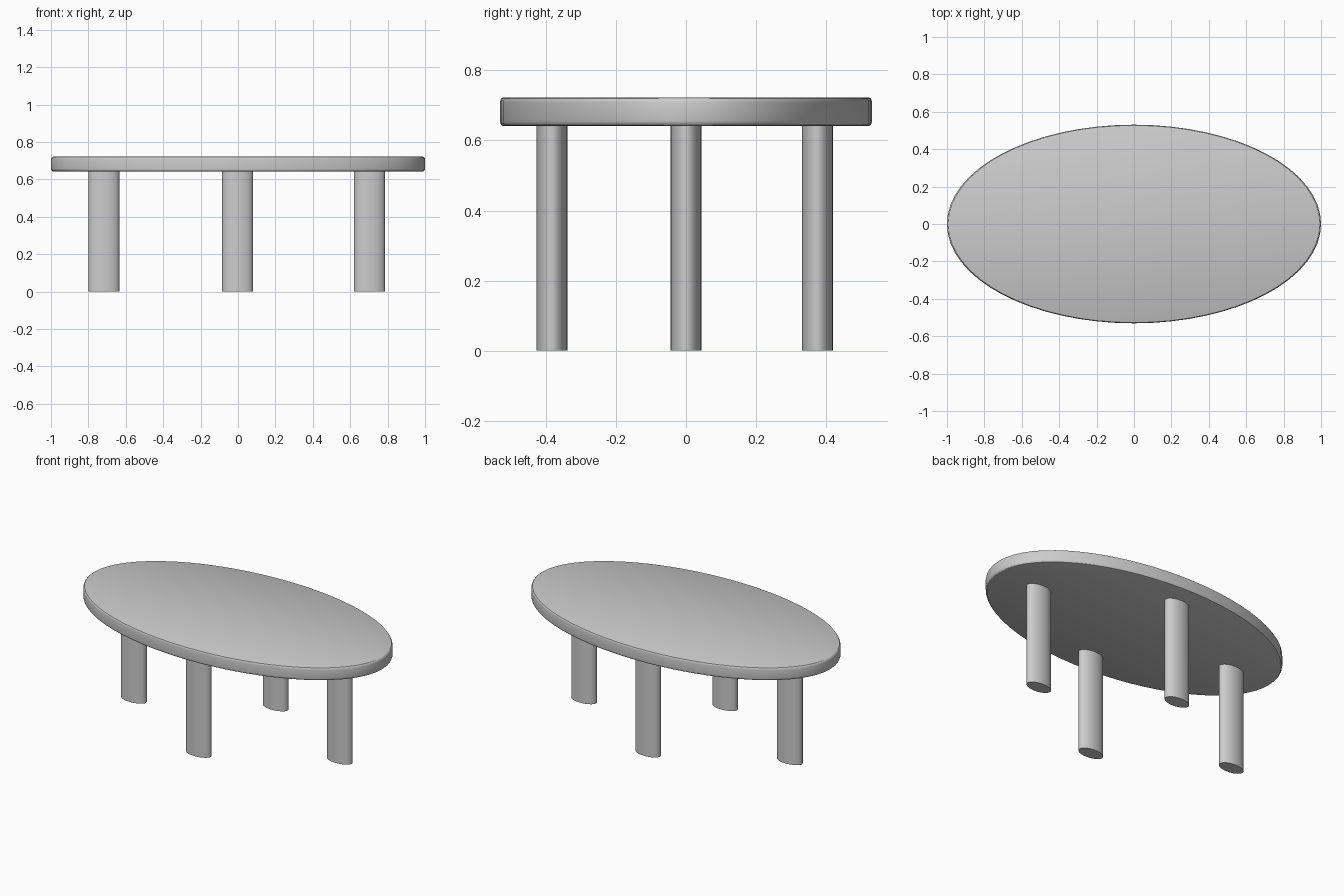
import bpy, bmesh
from mathutils import Matrix

if "Cube" in bpy.data.objects:
    bpy.data.objects.remove(bpy.data.objects["Cube"])

TOP_Z, UNDER_Z = 0.722, 0.642


def oval_cylinder(name, center, rx, ry, z0, z1, sides, bevel=0.0):
    """Elliptical cylinder with optionally rounded rims (bevel is stretched with the oval)."""
    bm = bmesh.new()
    bmesh.ops.create_cone(bm, cap_ends=True, segments=sides, radius1=rx, radius2=rx,
                          depth=z1 - z0,
                          matrix=Matrix.Translation((0, 0, (z0 + z1) / 2)))
    if bevel:
        rims = [e for e in bm.edges if abs(e.verts[0].co.z - e.verts[1].co.z) < 1e-5]
        bmesh.ops.bevel(bm, geom=rims, offset=bevel, segments=3, profile=0.5,
                        affect='EDGES')
    bmesh.ops.scale(bm, vec=(1, ry / rx, 1), verts=bm.verts)
    mesh = bpy.data.meshes.new(name)
    bm.to_mesh(mesh)
    bm.free()
    obj = bpy.data.objects.new(name, mesh)
    obj.location = (center[0], center[1], 0)
    bpy.context.collection.objects.link(obj)
    bpy.ops.object.select_all(action='DESELECT')
    obj.select_set(True)
    bpy.context.view_layer.objects.active = obj
    bpy.ops.object.shade_smooth_by_angle()
    return obj


# Oval table top with softened rim
oval_cylinder("table_top", (0, 0), 1.0, 0.531, UNDER_Z, TOP_Z, 64, bevel=0.014)

# Four oval legs in a diamond layout
legs = {
    "left_leg": (-0.717, 0),
    "right_leg": (0.703, 0),
    "front_leg": (-0.002, -0.383),
    "back_leg": (-0.002, 0.375),
}
for name, pos in legs.items():
    oval_cylinder(name, pos, 0.083, 0.044, 0, UNDER_Z, 32)
